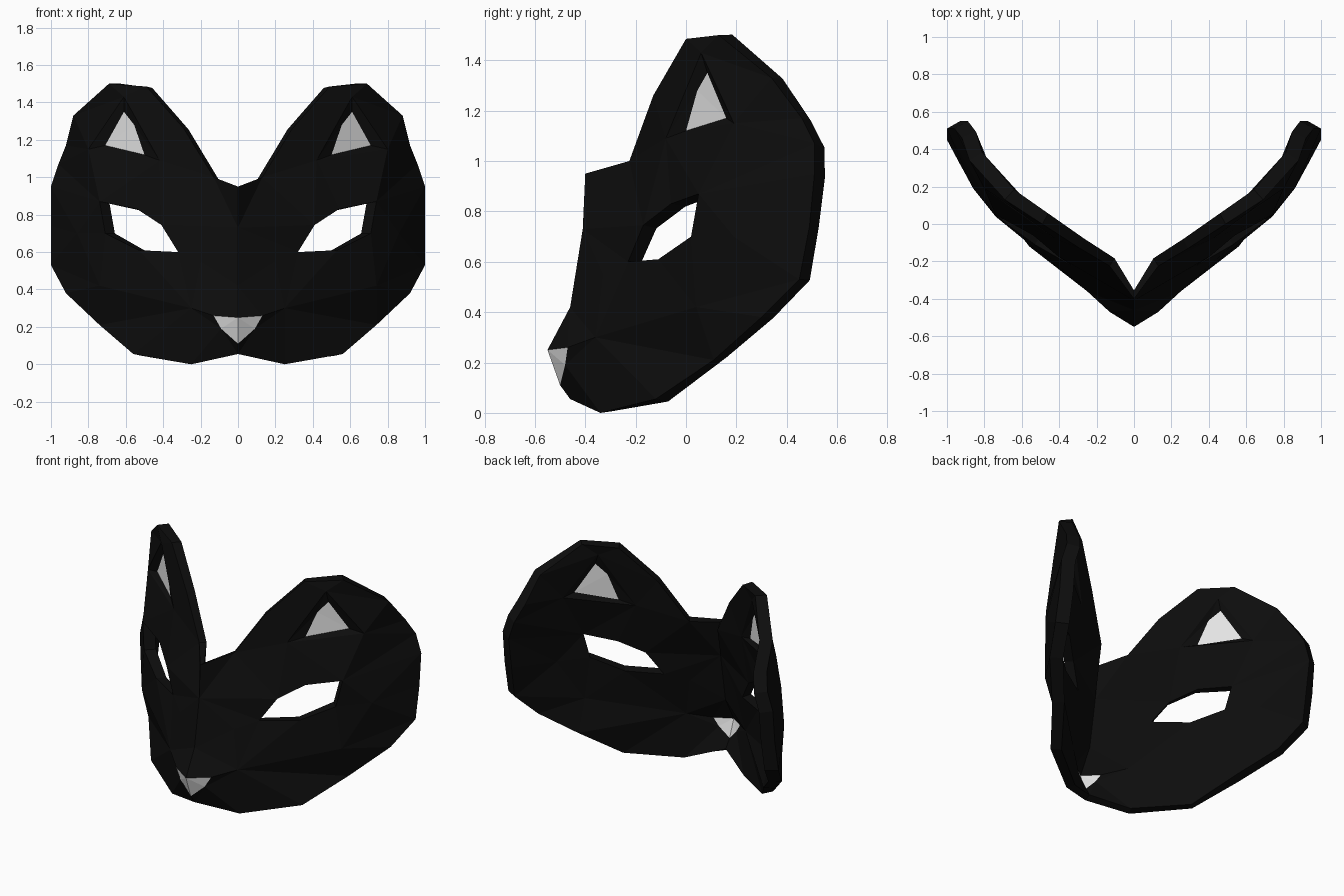
import bpy
from mathutils import Vector
from mathutils.geometry import delaunay_2d_cdt

default_cube = bpy.data.objects.get("Cube")
if default_cube:
    bpy.data.objects.remove(default_cube, do_unlink=True)


def make_material(name, value):
    material = bpy.data.materials.new(name)
    material.use_nodes = True
    colour = (value, value, value, 1)
    material.diffuse_color = colour
    shader = material.node_tree.nodes["Principled BSDF"]
    shader.inputs["Base Color"].default_value = colour
    return material


def inside(point, loop):
    """Even-odd test in the frontal plane."""
    hit = False
    for a, b in zip(loop, loop[1:] + loop[:1]):
        if (a[2] > point.y) != (b[2] > point.y):
            cross = a[0] + (point.y - a[2]) / (b[2] - a[2]) * (b[0] - a[0])
            if point.x < cross:
                hit = not hit
    return hit


# Left half of the mask: loops of (x, y, z) on the front surface
nose = [(0, -.55, .25), (0, -.5, .11), (.09, -.48, .19), (.13, -.47, .26)]
bridge = [(0, -.46, .42), (0, -.41, .73), (0, -.4, .95)]
ear_edge = [(.13, -.225, 1), (.29, -.13, 1.26), (.49, 0, 1.485),
            (.69, .13, 1.5), (.88, .34, 1.33), (.92, .46, 1.17)]
cheek_edge = [(.96, .51, 1.07), (1, .51, .95), (1, .49, .74), (1, .45, .53),
              (.92, .3, .38), (.74, .11, .21), (.56, -.12, .055)]
chin = [(.25, -.34, 0), (0, -.46, .055)]
outline = nose[:1] + bridge + ear_edge + cheek_edge + chin + nose[1:2]
eye = [(.32, -.23, .6), (.53, -.11, .61), (.71, .02, .7),
       (.74, .05, .87), (.54, -.06, .83), (.41, -.17, .745)]
ear_rim = [(.42, -.08, 1.09), (.8, .19, 1.15), (.61, .06, 1.43)]
ear_panel = [(.5, 0, 1.12), (.71, .16, 1.17), (.61, .085, 1.35), (.555, .045, 1.28)]
cheek_points = [(.25, -.36, .3), (.2, -.33, .55), (.74, .04, .42), (.86, .19, .7)]

# Fill the outline with triangles that respect every feature loop
loops = [outline, eye, ear_rim, ear_panel, nose]
points = list(dict.fromkeys(p for loop in loops + [cheek_points] for p in loop))
edges = {tuple(sorted((points.index(a), points.index(b))))
         for loop in loops for a, b in zip(loop, loop[1:] + loop[:1])}
flat, _, triangles, sources, _, _ = delaunay_2d_cdt(
    [Vector((p[0], p[2])) for p in points], list(edges), [], 0, 1e-5)
coords = [points[s[0]] for s in sources]

faces, colours = [], []
for tri in triangles:
    centre = sum((flat[i] for i in tri), Vector((0, 0))) / len(tri)
    if inside(centre, outline) and not inside(centre, eye):
        faces.append(tri)
        colours.append(int(inside(centre, ear_panel) or inside(centre, nose)))

mesh = bpy.data.meshes.new("cat_mask")
mesh.from_pydata(coords, [], faces)
mesh.materials.append(make_material("black", .004))
mesh.materials.append(make_material("light grey", .8))
for face, colour in zip(mesh.polygons, colours):
    face.material_index = colour
mask = bpy.data.objects.new("cat_mask", mesh)
bpy.context.collection.objects.link(mask)

# Shell grows thicker towards the sides; the inner ear panels stay thin
shell = mask.vertex_groups.new(name="shell_thickness")
for i, p in enumerate(coords):
    weight = .25 if p in ear_panel else .5 + .45 * p[0]
    shell.add([i], weight, "REPLACE")

mirror = mask.modifiers.new("other_half", "MIRROR")
mirror.use_clip = True
solid = mask.modifiers.new("shell", "SOLIDIFY")
solid.thickness = .09
solid.offset = -1
solid.vertex_group = shell.name
